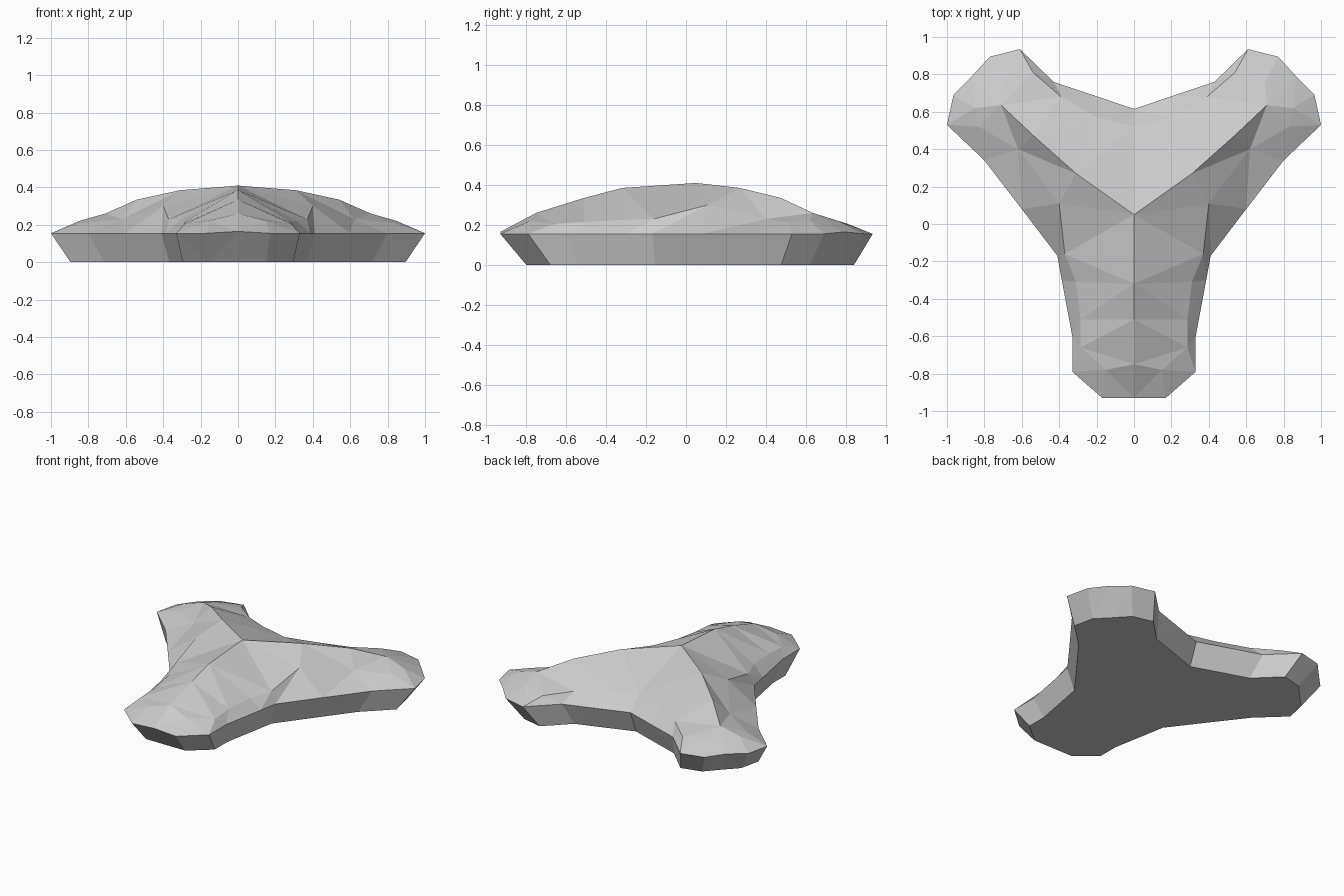
import bpy, bmesh
from mathutils import Vector

if "Cube" in bpy.data.objects:
    bpy.data.objects.remove(bpy.data.objects["Cube"])

RIM = 0.155

# Ridge lines running from the peak to the arm tips
peak = (0, 0.05, 0.41)
f1, f2, f3, ftip = (0, -0.32, 0.385), (0, -0.51, 0.335), (0, -0.75, 0.26), (0, -0.93, 0.165)
r1, r2, r3, rtip = (0.31, 0.27, 0.385), (0.54, 0.475, 0.335), (0.71, 0.635, 0.26), (0.867, 0.79, 0.165)

# Each column: ridge point, shoulder point, rim point (x, y)
side_patch = [
    (ftip, ftip, ftip[:2]),
    (f3, (0.15, -0.78, 0.22), (0.17, -0.93)),
    (f3, (0.285, -0.66, 0.205), (0.33, -0.79)),
    (f2, (0.285, -0.51, 0.215), (0.33, -0.60)),
    (f1, (0.31, -0.31, 0.225), (0.386, -0.30)),
    (peak, (0.37, -0.16, 0.23), (0.41, -0.17)),
    (r1, (0.40, 0.11, 0.30), (0.60, 0.08)),
    (r2, (0.62, 0.40, 0.23), (0.80, 0.34)),
    (r3, (0.83, 0.52, 0.21), (1.0, 0.53)),
    (r3, (0.85, 0.62, 0.22), (0.965, 0.69)),
    (rtip, rtip, rtip[:2]),
]
back_patch = [
    (rtip, rtip, rtip[:2]),
    (r3, (0.70, 0.76, 0.22), (0.77, 0.895)),
    (r3, (0.54, 0.81, 0.205), (0.61, 0.935)),
    (r2, (0.39, 0.68, 0.225), (0.43, 0.76)),
    (r1, (0.20, 0.57, 0.25), (0.215, 0.688)),
    (peak, (0, 0.52, 0.25), (0, 0.615)),
]

bm = bmesh.new()
cache = {}


def vert(co):
    key = tuple(round(c, 4) for c in co)
    if key not in cache:
        cache[key] = bm.verts.new(key)
    return cache[key]


def add_face(*points):
    verts = list(dict.fromkeys(vert(p) for p in points))
    if len(verts) > 2:
        bm.faces.new(verts)


def base(x, y):
    # Undercut base outline, slightly inside the rim
    return (x * 0.895, y * (0.9 if y > -0.7 else 0.86), 0)


def column(ridge, shoulder, rim, side):
    z = ridge[2] if tuple(ridge[:2]) == tuple(rim) else RIM
    pts = [ridge, shoulder, (*rim, z), base(*rim)]
    return [(p[0] * side, p[1], p[2]) for p in pts]


# Loft dome and undercut wall on both sides
for side in (1, -1):
    for patch in (side_patch, back_patch):
        cols = [column(*c, side) for c in patch]
        for a, b in zip(cols, cols[1:]):
            for i in range(3):
                add_face(a[i], a[i + 1], b[i + 1], b[i])

# Flat underside
bmesh.ops.holes_fill(bm, edges=[e for e in bm.edges if e.is_boundary], sides=0)
bmesh.ops.recalc_face_normals(bm, faces=bm.faces)
bmesh.ops.triangulate(bm, faces=[f for f in bm.faces if len(f.verts) == 4],
                      quad_method='SHORT_EDGE')

mesh = bpy.data.meshes.new("three_armed_rock")
bm.to_mesh(mesh)
bm.free()
rock = bpy.data.objects.new("three_armed_rock", mesh)
bpy.context.collection.objects.link(rock)
